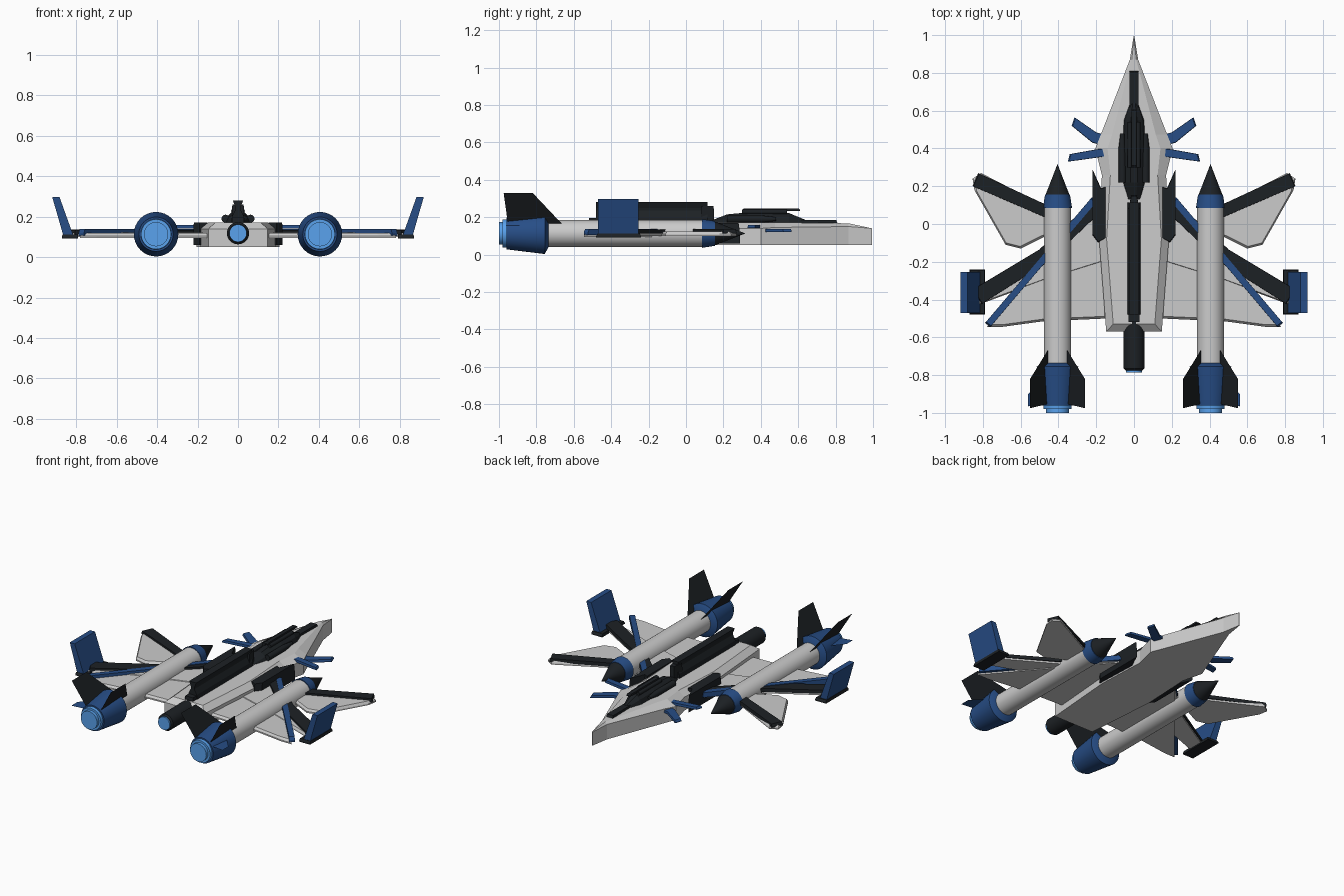
import bpy, bmesh, math
from mathutils import Vector

if "Cube" in bpy.data.objects:
    bpy.data.objects.remove(bpy.data.objects["Cube"])


def colour(name, rgb):
    m = bpy.data.materials.new(name)
    m.diffuse_color = (*rgb, 1)
    m.use_nodes = True
    m.node_tree.nodes["Principled BSDF"].inputs["Base Color"].default_value = m.diffuse_color
    return m


BLUE = colour("navy_blue", (0.02, 0.075, 0.24))
BLACK = colour("near_black", (0.012, 0.015, 0.018))
GLOW = colour("light_blue", (0.1, 0.36, 0.85))


def finish(name, bm, mat=None, mirror=False, smooth=False):
    bmesh.ops.recalc_face_normals(bm, faces=bm.faces)
    me = bpy.data.meshes.new(name)
    bm.to_mesh(me)
    bm.free()
    ob = bpy.data.objects.new(name, me)
    bpy.context.collection.objects.link(ob)
    if mat:
        me.materials.append(mat)
    if smooth:
        bpy.ops.object.select_all(action='DESELECT')
        ob.select_set(True)
        bpy.context.view_layer.objects.active = ob
        bpy.ops.object.shade_smooth_by_angle(angle=math.radians(35))
    if mirror:
        mod = ob.modifiers.new("mirror", 'MIRROR')
        mod.use_mirror_merge = False
    return ob


def loft(name, loops, mat=None, mirror=False):
    """Closed solid through loops of 3D points with equal counts."""
    bm = bmesh.new()
    rings = [[bm.verts.new(p) for p in lp] for lp in loops]
    for a, b in zip(rings, rings[1:]):
        for i in range(len(a)):
            j = (i + 1) % len(a)
            bm.faces.new((a[i], a[j], b[j], b[i]))
    bm.faces.new(rings[0])
    bm.faces.new(rings[-1])
    return finish(name, bm, mat, mirror)


def plate(name, pts, z0, z1, mat=None, mirror=True, taper=0.94):
    """Flat outline raised from z0 to z1 with a slightly smaller top."""
    cx = sum(p[0] for p in pts) / len(pts)
    cy = sum(p[1] for p in pts) / len(pts)
    top = [(cx + (x - cx) * taper, cy + (y - cy) * taper, z1) for x, y in pts]
    zm = z0 + (z1 - z0) * 0.4
    return loft(name, [[(x, y, z0) for x, y in pts], [(x, y, zm) for x, y in pts], top], mat, mirror)


def strip(name, a, b, wa, wb, z0, z1, mat):
    """Bar lying along the line a-b with end widths wa and wb."""
    a, b = Vector(a), Vector(b)
    d = (b - a).normalized()
    n = Vector((-d.y, d.x))
    pts = [a + n * wa / 2, b + n * wb / 2, b - n * wb / 2, a - n * wa / 2]
    return plate(name, [tuple(p) for p in pts], z0, z1, mat, taper=0.98)


def lathe(name, x, z, profile, mat=None, mirror=False, n=32):
    """Round part along y; profile is (y, radius)."""
    bm = bmesh.new()
    rings = [[bm.verts.new((x + r * math.cos(2 * math.pi * i / n), y,
                            z + r * math.sin(2 * math.pi * i / n))) for i in range(n)] for y, r in profile]
    for a, b in zip(rings, rings[1:]):
        for i in range(n):
            j = (i + 1) % n
            bm.faces.new((a[i], a[j], b[j], b[i]))
    bm.faces.new(rings[0])
    bm.faces.new(rings[-1])
    return finish(name, bm, mat, mirror, True)


def sheet(name, pts, mat):
    bm = bmesh.new()
    bm.faces.new([bm.verts.new(p) for p in pts])
    return finish(name, bm, mat, True)


def both(side):
    return side + [(-x, *r) for x, *r in reversed(side)]


# Fuselage: flat belly, upright sides, chamfered deck
edge = [(0.002, 0.995, 0.14), (0.022, 0.87, 0.15), (0.175, 0.475, 0.145), (0.205, 0.4, 0.14),
        (0.17, 0.26, 0.14), (0.185, -0.08, 0.14), (0.147, -0.57, 0.14)]
deck = [(0.001, 0.97, 0.145), (0.012, 0.87, 0.167), (0.115, 0.475, 0.172), (0.14, 0.4, 0.172),
        (0.125, 0.26, 0.172), (0.145, -0.08, 0.172), (0.11, -0.53, 0.172)]
loft("fuselage", [both([(x, y, 0.05) for x, y, z in edge]), both(edge), both(deck)])

# Side intakes
plate("intake", [(0.15, 0.2), (0.175, 0.19), (0.22, 0.29), (0.22, -0.06), (0.19, -0.1), (0.15, -0.08)],
      0.06, 0.17, BLACK, taper=0.96)

# Forward-swept wings
plate("forward_wing", [(0.3, 0.0), (0.48, 0.1), (0.81, 0.27), (0.855, 0.24), (0.845, 0.18),
                       (0.68, -0.11), (0.6, -0.13), (0.48, -0.07)], 0.1, 0.124)
strip("forward_wing_edge", (0.36, 0.02), (0.84, 0.235), 0.06, 0.075, 0.112, 0.136, BLACK)

# Swept-back wings
plate("swept_wing", [(0.16, 0.1), (0.24, 0.1), (0.48, -0.13), (0.82, -0.33), (0.83, -0.43),
                     (0.48, -0.3), (0.16, -0.2)], 0.1, 0.122)
strip("swept_wing_edge", (0.2, 0.09), (0.47, -0.16), 0.07, 0.08, 0.112, 0.135, BLACK)
strip("swept_wing_outer_edge", (0.44, -0.145), (0.83, -0.385), 0.08, 0.09, 0.112, 0.135, BLACK)

# Rear delta wings
plate("delta_wing", [(0.14, 0.12), (0.22, 0.12), (0.78, -0.545), (0.7, -0.545),
                     (0.48, -0.515), (0.14, -0.5)], 0.095, 0.118)
strip("delta_wing_edge", (0.21, 0.13), (0.775, -0.535), 0.035, 0.035, 0.105, 0.138, BLUE)

# Tilted winglets
base = [(0.81, 0.095), (0.86, 0.095), (0.918, 0.296), (0.882, 0.296)]
loft("winglet", [[(x, y, z) for x, z in base] for y in (-0.47, -0.255)], BLUE, True)
plate("winglet_foot", [(0.79, -0.24), (0.87, -0.24), (0.87, -0.48), (0.79, -0.48)], 0.092, 0.112, BLACK)

# Canards
plate("front_canard", [(0.14, 0.47), (0.2, 0.485), (0.315, 0.565), (0.33, 0.52), (0.22, 0.43), (0.14, 0.41)],
      0.12, 0.137, BLUE)
plate("rear_canard", [(0.14, 0.4), (0.2, 0.395), (0.34, 0.37), (0.35, 0.33), (0.24, 0.345), (0.14, 0.36)],
      0.142, 0.158, BLUE)

# Engine pods
X, Z = 0.405, 0.113
lathe("pod_tube", X, Z, [(-0.8, 0.072), (0.1, 0.072)], None, True)
lathe("pod_collar", X, Z, [(0.085, 0.077), (0.155, 0.066)], BLUE, True)
lathe("pod_nose", X, Z, [(0.15, 0.065), (0.315, 0.001)], BLACK, True)
lathe("pod_flare", X, Z, [(-0.735, 0.072), (-0.755, 0.11), (-0.96, 0.085)], BLUE, True)
lathe("pod_nozzle", X, Z, [(-0.955, 0.076), (-0.98, 0.074), (-0.98, 0.06), (-1.0, 0.06)], GLOW, True)

# Thin V fins and side fins on the pods
for s, tag in ((1, "outer"), (-1, "inner")):
    sheet("pod_fin_" + tag, [(X + s * 0.04, -0.65, 0.15), (X + s * 0.145, -0.82, 0.33),
                             (X + s * 0.145, -0.975, 0.33), (X + s * 0.04, -0.95, 0.15)], BLACK)
sheet("pod_side_fin", [(X + 0.05, -0.78, 0.155), (X + 0.155, -0.9, 0.157),
                       (X + 0.155, -0.965, 0.157), (X + 0.05, -0.95, 0.155)], BLUE)

# Tail engine
lathe("tail_engine", 0, 0.118, [(-0.5, 0.055), (-0.765, 0.055), (-0.775, 0.045)], BLACK)
lathe("tail_glow", 0, 0.118, [(-0.77, 0.043), (-0.785, 0.043)], GLOW)

# Dorsal spine, waisted section with a flared top
sec = [(0.034, 0.165), (0.03, 0.2), (0.012, 0.235), (0.014, 0.25), (0.026, 0.28)]
loft("dorsal_spine", [[(x, y, z) for x, z in both(sec)] for y in (-0.48, 0.115)], BLACK)
plate("spine_tail", [(-0.03, -0.52), (0.03, -0.52), (0.03, -0.44), (-0.03, -0.44)], 0.165, 0.195, BLACK, False)
plate("spine_head", [(-0.03, 0.08), (0.03, 0.08), (0.015, 0.15), (-0.015, 0.15)], 0.165, 0.26, BLACK, False)

# Cockpit: faceted canopy, nose rail, side tubes and top bar
rows = [(0.13, 0.035, 0.18), (0.22, 0.06, 0.215), (0.4, 0.062, 0.232), (0.55, 0.055, 0.222), (0.64, 0.022, 0.185)]
loft("canopy", [[(w, y, 0.165), (w * 0.8, y, 0.165 + (h - 0.165) * 0.6), (w * 0.3, y, h),
                 (-w * 0.3, y, h), (-w * 0.8, y, 0.165 + (h - 0.165) * 0.6), (-w, y, 0.165)]
                for y, w, h in rows], BLACK)
plate("nose_rail", [(-0.024, 0.6), (0.024, 0.6), (0.024, 0.81), (-0.024, 0.81)], 0.155, 0.184, BLACK, False)
lathe("side_tube", 0.062, 0.19, [(0.22, 0.02), (0.4, 0.02), (0.48, 0.01)], BLACK, True, 12)
lathe("top_tube", 0.022, 0.228, [(0.3, 0.012), (0.54, 0.012)], BLACK, True, 12)
plate("canopy_bar", [(-0.014, 0.3), (0.014, 0.3), (0.014, 0.61), (-0.014, 0.61)], 0.234, 0.247, BLACK, False)
